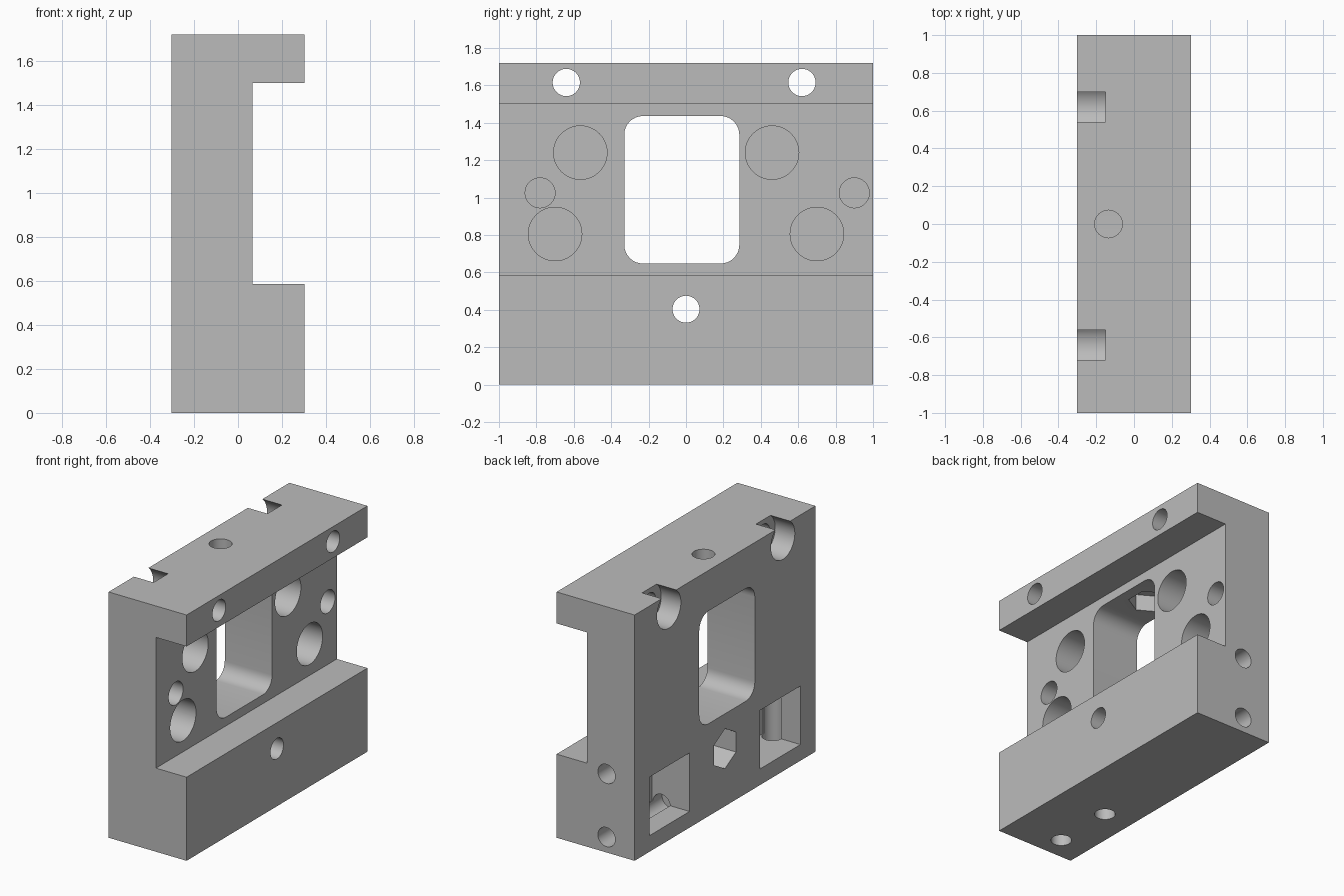
import bpy, bmesh, math
from mathutils import Matrix, Vector

cube = bpy.data.objects.get("Cube")
if cube:
    bpy.data.objects.remove(cube, do_unlink=True)

grey = bpy.data.materials.new("plain grey")
grey.use_nodes = True
grey.diffuse_color = (0.5, 0.5, 0.5, 1)
grey.node_tree.nodes["Principled BSDF"].inputs["Base Color"].default_value = (0.5, 0.5, 0.5, 1)


def add_object(name, bm):
    bmesh.ops.recalc_face_normals(bm, faces=bm.faces)
    mesh = bpy.data.meshes.new(name)
    bm.to_mesh(mesh)
    bm.free()
    mesh.materials.append(grey)
    obj = bpy.data.objects.new(name, mesh)
    bpy.context.collection.objects.link(obj)
    return obj


def prism(name, points, sweep):
    """Extrude a closed 3D outline along a vector."""
    bm = bmesh.new()
    face = bm.faces.new([bm.verts.new(p) for p in points])
    new = bmesh.ops.extrude_face_region(bm, geom=[face])["geom"]
    verts = [v for v in new if isinstance(v, bmesh.types.BMVert)]
    bmesh.ops.translate(bm, verts=verts, vec=sweep)
    return add_object(name, bm)


# Body: C-shaped profile swept front to back
profile = [(-0.302, 0), (0.302, 0), (0.302, 0.585), (0.065, 0.585),
           (0.065, 1.5), (0.302, 1.5), (0.302, 1.72), (-0.302, 1.72)]
body = prism("mounting_block", [(x, -1, z) for x, z in profile], (0, 2, 0))


def cut(cutter):
    cutter.hide_render = True
    mod = body.modifiers.new("cut", "BOOLEAN")
    mod.operation = "DIFFERENCE"
    mod.solver = "EXACT"
    mod.object = cutter
    bpy.context.view_layer.objects.active = body
    bpy.ops.object.modifier_apply(modifier=mod.name)
    bpy.data.objects.remove(cutter, do_unlink=True)


def bore(start, end, radius, sides=48, turn=0.0):
    """Round or hexagonal hole between two points."""
    a, b = Vector(start), Vector(end)
    axis = b - a
    bm = bmesh.new()
    bmesh.ops.create_cone(
        bm, cap_ends=True, segments=sides, radius1=radius, radius2=radius, depth=axis.length,
        matrix=Matrix.Translation((a + b) / 2)
        @ axis.to_track_quat("Z", "Y").to_matrix().to_4x4() @ Matrix.Rotation(turn, 4, "Z"))
    cut(add_object("bore_cutter", bm))


def pocket(low, high):
    (x0, y0, z0), (x1, y1, z1) = low, high
    cut(prism("pocket_cutter", [(x0, y0, z0), (x0, y1, z0), (x0, y1, z1), (x0, y0, z1)],
              (x1 - x0, 0, 0)))


# Rounded window through the web
y0, y1, z0, z1, r = -0.33, 0.285, 0.647, 1.436, 0.1
corners = [(y1 - r, z1 - r), (y0 + r, z1 - r), (y0 + r, z0 + r), (y1 - r, z0 + r)]
outline = []
for quarter, (cy, cz) in enumerate(corners):
    for step in range(9):
        t = (quarter + step / 8) * math.pi / 2
        outline.append((-0.5, cy + r * math.cos(t), cz + r * math.sin(t)))
cut(prism("window_cutter", outline, (1, 0, 0)))

# Upper bolt holes with counterbores that break through the top
for y in (-0.64, 0.62):
    bore((-0.5, y, 1.615), (0.5, y, 1.615), 0.073)
    bore((-0.5, y, 1.615), (-0.15, y, 1.615), 0.132)

# Lower bolt hole with a hexagonal nut recess, points up and down
bore((-0.5, 0, 0.403), (0.5, 0, 0.403), 0.072)
nut = [(-0.5, 0.14 * math.sin(k * math.pi / 3), 0.403 + 0.14 * math.cos(k * math.pi / 3))
       for k in range(6)]
cut(prism("nut_cutter", nut, (0.45, 0, 0)))

# Top screw hole with a nut recess in the window ceiling
bore((-0.135, 0, 1.3), (-0.135, 0, 1.9), 0.073)
nut = [(-0.135 + 0.14 * math.sin(k * math.pi / 3), 0.14 * math.cos(k * math.pi / 3), 1.35)
       for k in range(6)]
cut(prism("nut_cutter", nut, (0, 0, 0.2)))

# Blind round sockets in the channel face
for y, z, radius in [(-0.565, 1.24, 0.143), (0.46, 1.24, 0.143), (-0.7, 0.805, 0.143),
                     (0.7, 0.805, 0.143), (-0.78, 1.025, 0.08), (0.9, 1.025, 0.08)]:
    bore((-0.23, y, z), (0.2, y, z), radius)

# Square pockets on the flat side
pocket((-0.5, 0.392, 0.113), (-0.013, 0.834, 0.523))
pocket((-0.5, -0.834, 0.113), (-0.013, -0.388, 0.523))

# Pin holes skimming the pocket edges, from the back end and from below
for z in (0.108, 0.55):
    bore((-0.085, 0.29, z), (-0.085, 1.2, z), 0.067)
for y in (-0.835, -0.395):
    bore((-0.085, y, -0.2), (-0.085, y, 0.6), 0.067)

# Smooth bores, crisp edges
bpy.ops.object.select_all(action="DESELECT")
body.select_set(True)
bpy.context.view_layer.objects.active = body
bpy.ops.object.shade_smooth_by_angle(angle=math.radians(30))
